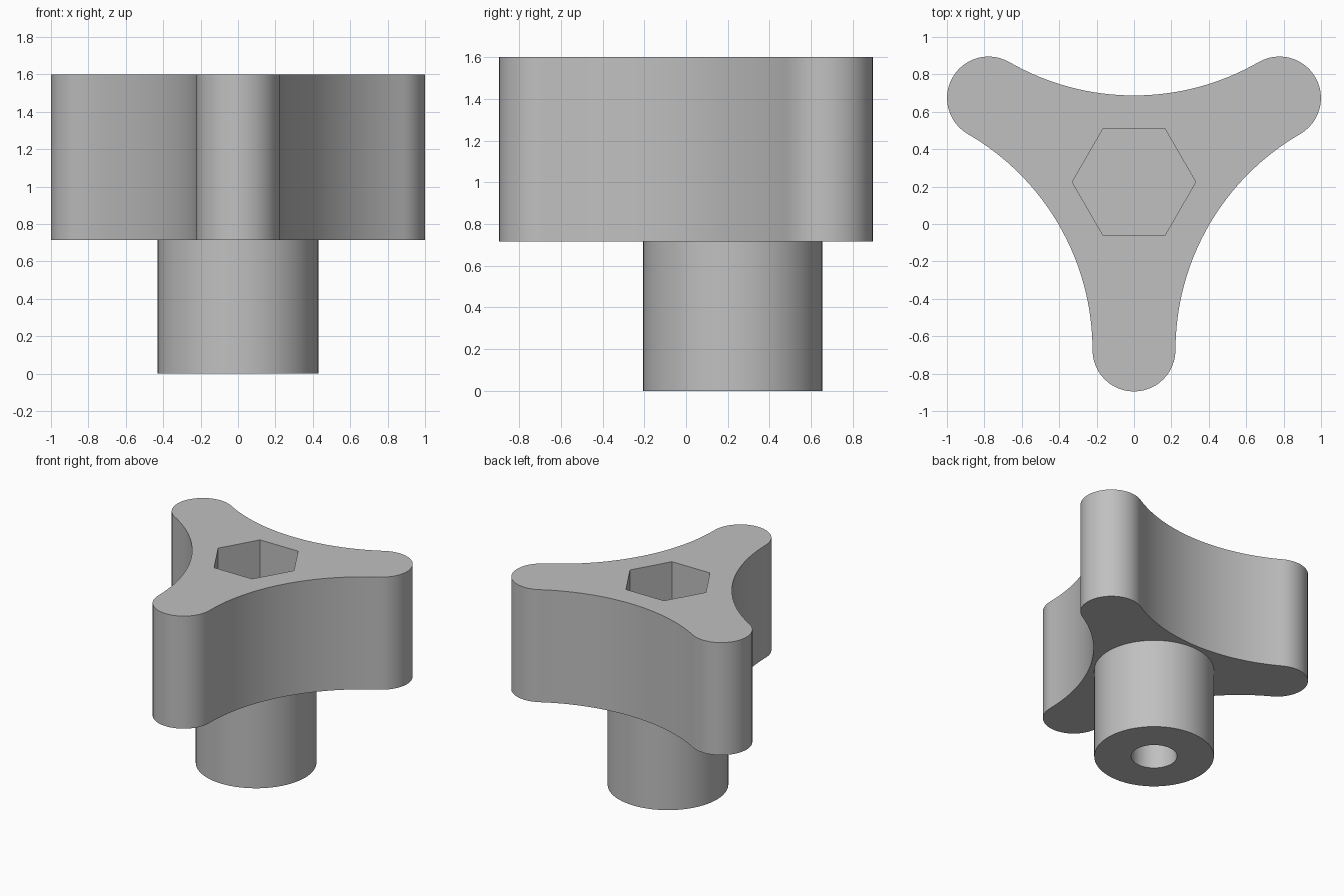
import bpy, bmesh
from math import sin, cos, radians, pi
from mathutils import Vector

cube = bpy.data.objects.get("Cube")
if cube:
    bpy.data.objects.remove(cube, do_unlink=True)

CY = 0.2245                      # hub axis position in y
HEAD_Z, TOP_Z = 0.715, 1.6
ARM, TIP_R = 0.898, 0.222        # arm tip centre distance and radius
STEM_R, BORE_R, HEX_R = 0.43, 0.165, 0.33

grey = bpy.data.materials.new("plain grey")
grey.use_nodes = True
colour = (0.53, 0.53, 0.53, 1)
grey.diffuse_color = colour
grey.node_tree.nodes["Principled BSDF"].inputs["Base Color"].default_value = colour


def prism(name, outline, z0, z1):
    """Extrude a closed outline around the hub axis from z0 to z1."""
    bm = bmesh.new()
    face = bm.faces.new([bm.verts.new((x, y + CY, z0)) for x, y in outline])
    ext = bmesh.ops.extrude_face_region(bm, geom=[face], use_keep_orig=True)
    top = [v for v in ext["geom"] if isinstance(v, bmesh.types.BMVert)]
    bmesh.ops.translate(bm, vec=(0, 0, z1 - z0), verts=top)
    bmesh.ops.recalc_face_normals(bm, faces=bm.faces)
    mesh = bpy.data.meshes.new(name)
    bm.to_mesh(mesh)
    bm.free()
    mesh.materials.append(grey)
    obj = bpy.data.objects.new(name, mesh)
    bpy.context.collection.objects.link(obj)
    return obj


def arc(cx, cy, r, a0, a1, n):
    return [(cx + r * cos(radians(a0 + (a1 - a0) * i / n)),
             cy + r * sin(radians(a0 + (a1 - a0) * i / n))) for i in range(n + 1)]


def ring(r, n):
    return [(r * cos(2 * pi * i / n), r * sin(2 * pi * i / n)) for i in range(n)]


def select_only(obj):
    bpy.ops.object.select_all(action='DESELECT')
    obj.select_set(True)
    bpy.context.view_layer.objects.active = obj


def cut(obj, cutter):
    mod = obj.modifiers.new("pocket", 'BOOLEAN')
    mod.operation, mod.solver, mod.object = 'DIFFERENCE', 'EXACT', cutter
    select_only(obj)
    bpy.ops.object.modifier_apply(modifier=mod.name)
    bpy.data.objects.remove(cutter, do_unlink=True)
    bpy.ops.object.shade_smooth_by_angle(angle=radians(30))


# Three-armed grip: round tips joined by tangent concave arcs
outline = []
for a in (30, 150, 270):
    tip = Vector((cos(radians(a)), sin(radians(a)))) * ARM
    outline += arc(tip.x, tip.y, TIP_R, a - 90, a + 90, 24)
    # the hollow between this arm and the next, bending towards the axis
    half = ARM * cos(radians(30)) - TIP_R / 2
    hollow_r = half / sin(radians(30))
    dist = ARM / 2 + (TIP_R + hollow_r) * cos(radians(30))
    m = radians(a + 60)
    outline += arc(dist * cos(m), dist * sin(m), hollow_r,
                   a + 270, a + 210, 32)[1:-1]
grip = prism("grip", outline, HEAD_Z, TOP_Z)
cut(grip, prism("hex_cutter", ring(HEX_R, 6), TOP_Z - 0.45, TOP_Z + 0.1))

# Round stem with a blind bore from below
stem = prism("stem", ring(STEM_R, 72), 0, HEAD_Z + 0.01)
cut(stem, prism("bore_cutter", ring(BORE_R, 48), -0.1, 0.6))
